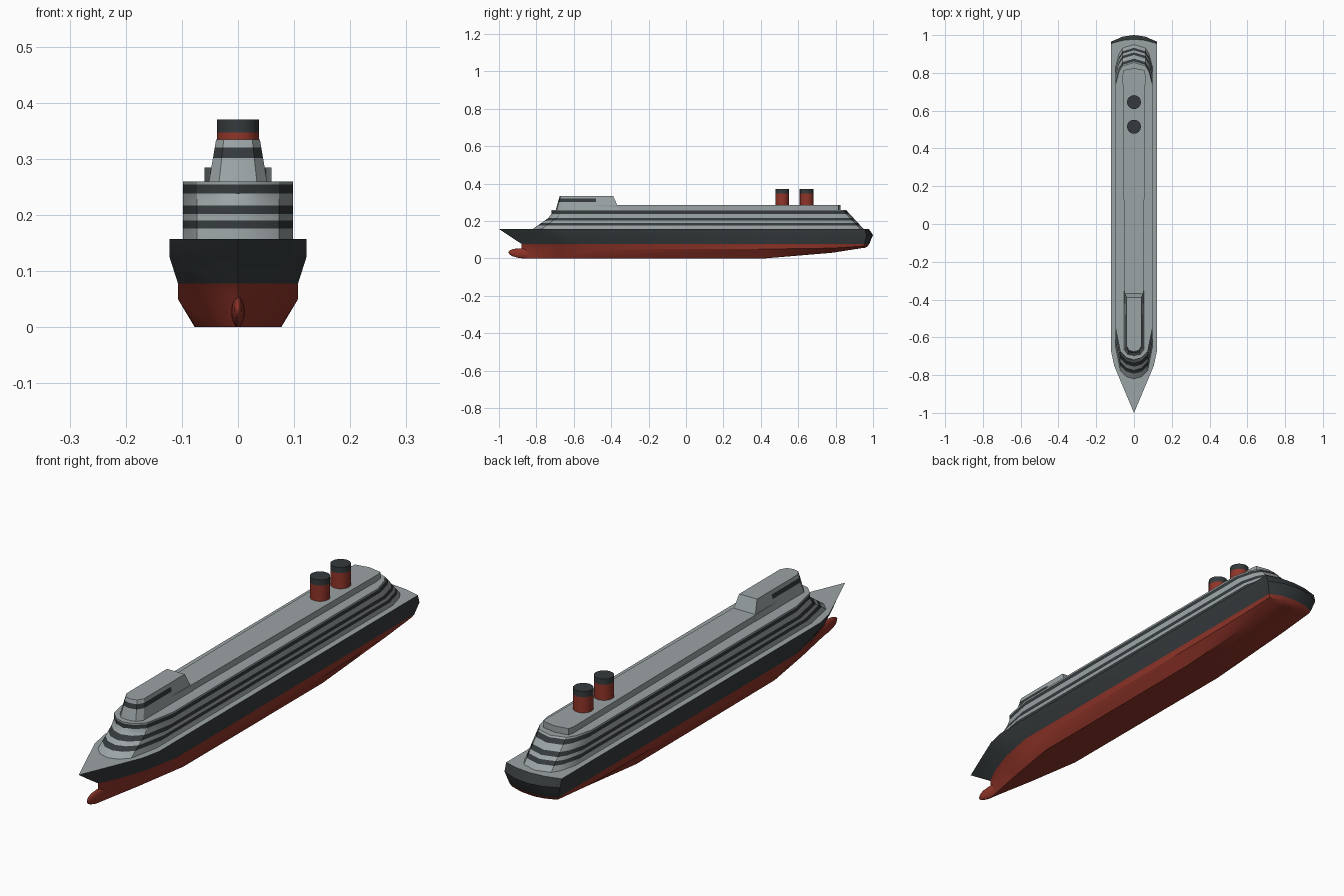
import bpy, bmesh, math

if "Cube" in bpy.data.objects:
    bpy.data.objects.remove(bpy.data.objects["Cube"])


def material(name, rgb):
    m = bpy.data.materials.new(name)
    m.diffuse_color = (*rgb, 1)
    m.use_nodes = True
    m.node_tree.nodes["Principled BSDF"].inputs["Base Color"].default_value = m.diffuse_color
    return m


GREY = material("light_grey", (0.33, 0.37, 0.38))
DARK = material("dark_grey", (0.035, 0.042, 0.045))
RED = material("red_paint", (0.28, 0.035, 0.022))
MATS = [GREY, DARK, RED]


def smooth(ob, angle=30):
    bpy.ops.object.select_all(action='DESELECT')
    ob.select_set(True)
    bpy.context.view_layer.objects.active = ob
    bpy.ops.object.shade_smooth_by_angle(angle=math.radians(angle))


def loft(name, rows, mat_of):
    """Skin half outlines (x, y, z) stacked bottom to top, mirrored across x."""
    rows = [[(0, y, z) for x, y, z in rows[0]]] + rows + [[(0, y, z) for x, y, z in rows[-1]]]
    bm = bmesh.new()
    for side in (1, -1):
        grid = [[bm.verts.new((side * x, y, z)) for x, y, z in r] for r in rows]
        for r in range(len(grid) - 1):
            for c in range(len(grid[0]) - 1):
                f = bm.faces.new((grid[r][c], grid[r][c + 1], grid[r + 1][c + 1], grid[r + 1][c]))
                f.material_index = mat_of(r, c)
    bmesh.ops.remove_doubles(bm, verts=bm.verts, dist=1e-5)
    bmesh.ops.dissolve_degenerate(bm, edges=bm.edges, dist=1e-5)
    bmesh.ops.recalc_face_normals(bm, faces=bm.faces)
    me = bpy.data.meshes.new(name)
    bm.to_mesh(me)
    bm.free()
    for m in MATS:
        me.materials.append(m)
    ob = bpy.data.objects.new(name, me)
    bpy.context.collection.objects.link(ob)
    smooth(ob)
    return ob


def level(z, pts):
    return [(p[0], p[1], p[2] if len(p) > 2 else z) for p in pts]


# Hull: bottom, chine, waterline, knuckle and deck edge
hull = [
    level(0.0, [(0, -.88), (.015, -.8), (.038, -.68), (.075, -.45), (.077, .42),
                (.068, .78, .03), (.055, .94, .055), (.03, .95, .055), (0, .955, .055)]),
    level(.05, [(0, -.88), (.028, -.8), (.066, -.68), (.107, -.48), (.107, .42),
                (.106, .78, .055), (.1, .95, .066), (.05, .965, .064), (0, .97, .064)]),
    level(.078, [(0, -.88), (.036, -.81), (.078, -.69), (.107, -.54), (.107, .42),
                 (.107, .78), (.107, .955), (.055, .975), (0, .98)]),
    level(.125, [(0, -.952), (.05, -.85), (.1, -.73), (.122, -.64), (.122, .42),
                 (.122, .78), (.122, .965), (.06, .992), (0, 1)]),
    level(.157, [(0, -1), (.055, -.87), (.105, -.75), (.122, -.67), (.122, .42),
                 (.122, .78), (.122, .955), (.06, .972), (0, .978)]),
]
loft("hull", hull, lambda r, c: 2 if r < 3 else 1 if r < 5 else 0)

# Bulbous bow
bpy.ops.mesh.primitive_uv_sphere_add(segments=12, ring_count=8, radius=1, location=(0, -.87, .027))
bulb = bpy.context.object
bulb.name = "bow_bulb"
bulb.scale = (.012, .08, .027)
bulb.rotation_euler.x = math.radians(-4)
bulb.data.materials.append(RED)
smooth(bulb, 60)


# Passenger decks with dark window bands
def deck_outline(z):
    yf = -.82 + .1 * min((z - .157) / .07, 1)
    yb = .95 - .095 * (z - .157) / .103
    w = .098
    return [(0, yf, z), (.04, yf + .012, z), (.073, yf + .045, z), (w, yf + .17, z),
            (w, yb - .12, z), (.08, yb - .05, z), (.06, yb - .018, z), (0, yb, z)]


zs = [.155, .176, .19, .202, .217, .238, .254, .26]
loft("passenger_decks", [deck_outline(z) for z in zs],
     lambda r, c: 1 if r in (2, 4, 6) else 0)

# Sun deck
loft("sun_deck", [[(0, -.66, z), (.045, -.66, z), (.05, -.36, z), (.06, .79, z),
                   (.055, .815, z), (0, .825, z)] for z in (.258, .285)], lambda r, c: 0)


# Bridge house with wrapped window band
def bridge_outline(z):
    t = (z - .258) / .077
    w, yf, yb = .052 - .013 * t, -.697 + .022 * t, -.355 - .035 * t
    return [(0, yf, z), (w * .65, yf + .006, z), (w, yf + .03, z), (w, -.48, z), (w, yb, z), (0, yb, z)]


loft("bridge", [bridge_outline(z) for z in (.258, .302, .32, .335)],
     lambda r, c: 1 if r == 2 and c < 3 else 0)

# Funnels with dark caps
for i, y in enumerate((.515, .645)):
    for part, z0, z1, m in (("funnel", .28, .347, RED), ("funnel_cap", .347, .37, DARK)):
        bpy.ops.mesh.primitive_cylinder_add(vertices=16, radius=.037, depth=z1 - z0,
                                            location=(0, y, (z0 + z1) / 2))
        ob = bpy.context.object
        ob.name = f"{part}_{i + 1}"
        ob.data.materials.append(m)
        smooth(ob)
